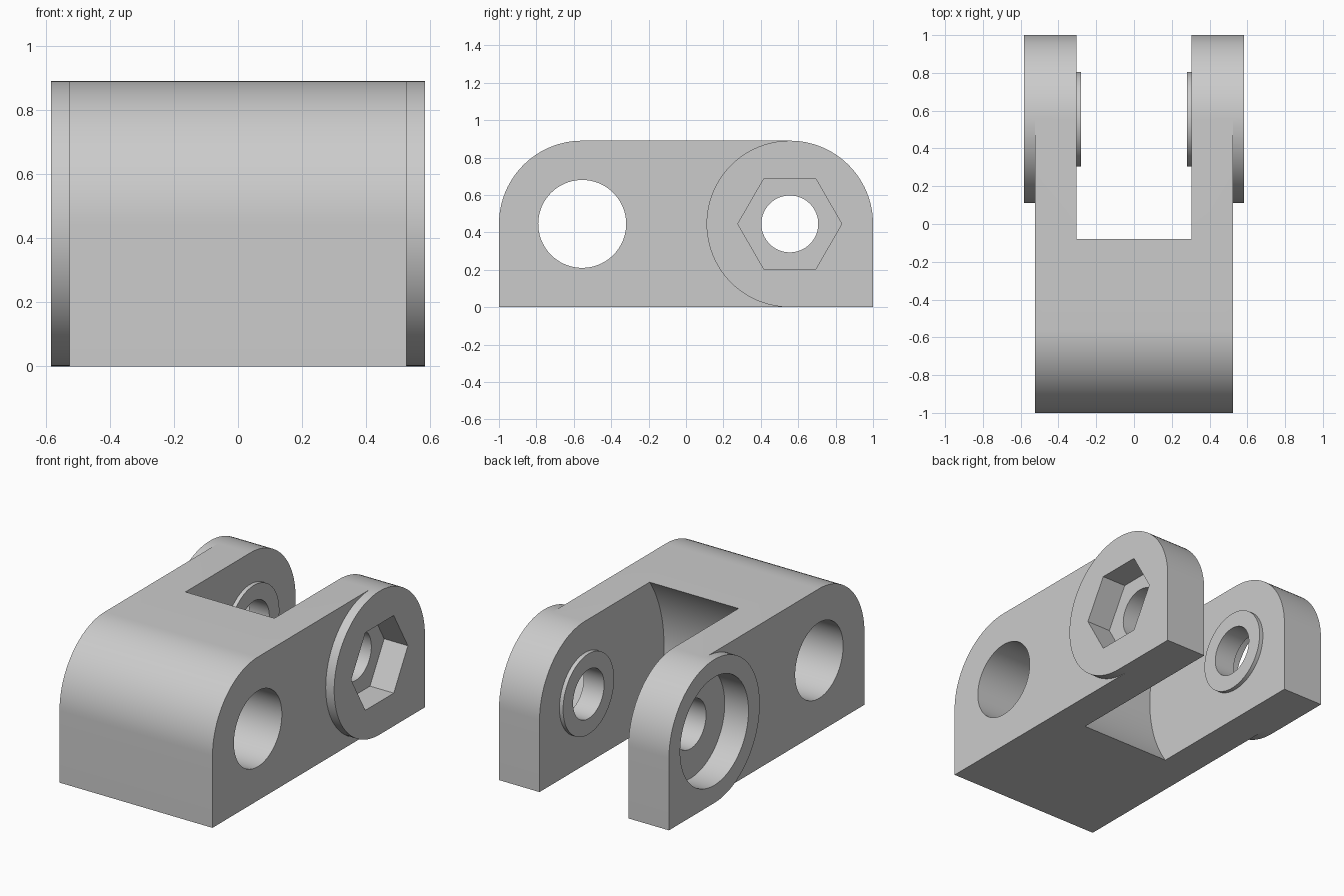
import bpy
import bmesh
from math import sin, cos, radians

LENGTH, HEIGHT = 1.0, 0.89           # half length, full height
R = HEIGHT / 2                       # corner and cheek radius
PIVOT, FRONT = (LENGTH - R, R), (R - LENGTH, R)
BODY, CHEEK, SLOT, COLLAR = 0.525, 0.583, 0.305, 0.28   # half widths
FLOOR = 0.42                         # bottom of bolt and nut recesses

cube = bpy.data.objects.get("Cube")
if cube:
    bpy.data.objects.remove(cube, do_unlink=True)

grey = bpy.data.materials.new("light_grey")
grey.use_nodes = True
grey.diffuse_color = (0.6, 0.6, 0.6, 1)
grey.node_tree.nodes["Principled BSDF"].inputs["Base Color"].default_value = (0.6, 0.6, 0.6, 1)


def arc(centre, radius, start, end, steps):
    """Points (y, z) along an arc, angles in degrees."""
    angles = [radians(start + (end - start) * i / steps) for i in range(steps + 1)]
    return [(centre[0] + radius * cos(a), centre[1] + radius * sin(a)) for a in angles]


def circle(centre, radius, steps=96):
    return arc(centre, radius, 0, 360, steps)[:-1]


def prism(name, outline, x0, x1):
    """Extrude a (y, z) outline along x."""
    bm = bmesh.new()
    face = bm.faces.new([bm.verts.new((x0, y, z)) for y, z in outline])
    grown = bmesh.ops.extrude_face_region(bm, geom=[face])["geom"]
    moved = [v for v in grown if isinstance(v, bmesh.types.BMVert)]
    bmesh.ops.translate(bm, verts=moved, vec=(x1 - x0, 0, 0))
    bmesh.ops.recalc_face_normals(bm, faces=bm.faces)
    mesh = bpy.data.meshes.new(name)
    bm.to_mesh(mesh)
    bm.free()
    mesh.materials.append(grey)
    obj = bpy.data.objects.new(name, mesh)
    bpy.context.collection.objects.link(obj)
    return obj


def combine(target, tool, operation):
    """Apply a boolean and discard the tool."""
    tool.hide_render = True
    mod = target.modifiers.new(tool.name, "BOOLEAN")
    mod.operation, mod.solver, mod.object = operation, "EXACT", tool
    bpy.context.view_layer.objects.active = target
    bpy.ops.object.modifier_apply(modifier=mod.name)
    bpy.data.objects.remove(tool, do_unlink=True)


# Block with rounded upper corners
outline = [(-LENGTH, 0), (LENGTH, 0)]
outline += arc(PIVOT, R, 0, 90, 24) + arc(FRONT, R, 90, 180, 24)
bracket = prism("clevis_bracket", outline, -CHEEK, CHEEK)

# Narrow the sides, leaving round cheeks around the pivot
relief = [(-1.2, -0.2), (PIVOT[0], -0.2)] + arc(PIVOT, R, 270, 90, 48)
relief += [(PIVOT[0], 1.1), (-1.2, 1.1)]
for side in (-1, 1):
    combine(bracket, prism("side_relief", relief, side * BODY, side * 0.8), "DIFFERENCE")

# Fork slot with a concave end wall
combine(bracket, prism("fork_slot", circle(PIVOT, 0.775, 128), -SLOT, SLOT), "DIFFERENCE")

# Raised collars on the inner fork faces
for side in (-1, 1):
    combine(bracket, prism("collar", circle(PIVOT, 0.25), side * COLLAR, side * 0.35), "UNION")

# Front pin hole, pivot bore, bolt head recess and hex nut recess
combine(bracket, prism("pin_hole", circle(FRONT, 0.235), -1, 1), "DIFFERENCE")
combine(bracket, prism("pivot_bore", circle(PIVOT, 0.152), -1, 1), "DIFFERENCE")
combine(bracket, prism("bolt_recess", circle(PIVOT, 0.335), -1, -FLOOR), "DIFFERENCE")
combine(bracket, prism("nut_recess", circle(PIVOT, 0.278, 6), FLOOR, 1), "DIFFERENCE")

# Smooth curves, sharp edges
bpy.ops.object.select_all(action="DESELECT")
bracket.select_set(True)
bpy.context.view_layer.objects.active = bracket
bpy.ops.object.shade_smooth_by_angle(angle=radians(30))
